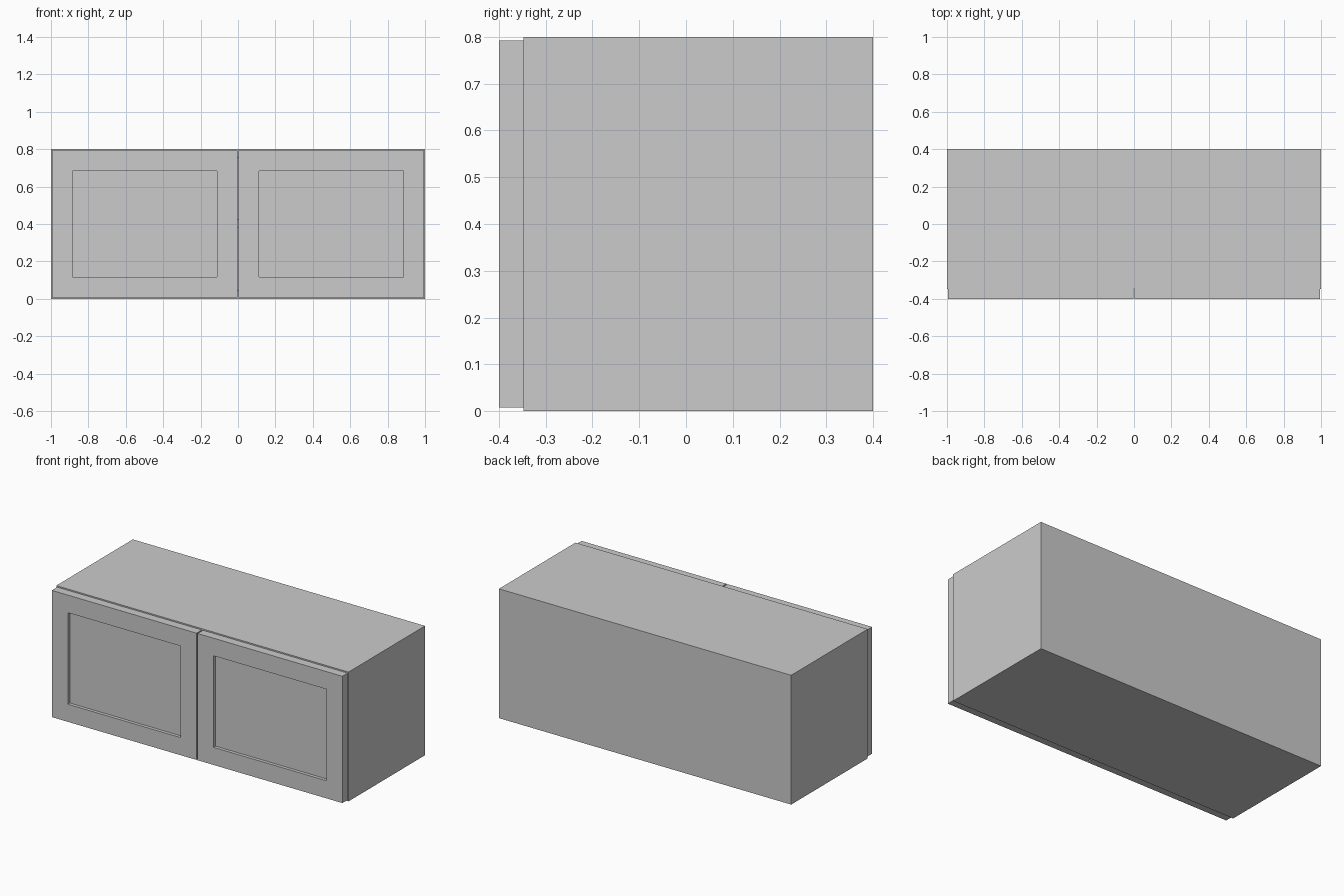
import bpy, bmesh

if "Cube" in bpy.data.objects:
    bpy.data.objects.remove(bpy.data.objects["Cube"])

T = 0.044               # board thickness
Y0, Y1, H = -0.348, 0.4, 0.8


def finish(name, bm):
    bmesh.ops.recalc_face_normals(bm, faces=bm.faces)
    me = bpy.data.meshes.new(name)
    bm.to_mesh(me)
    bm.free()
    ob = bpy.data.objects.new(name, me)
    bpy.context.collection.objects.link(ob)
    return ob


def box_bm(x0, x1, y0, y1, z0, z1):
    bm = bmesh.new()
    bmesh.ops.create_cube(bm, size=1)
    for v in bm.verts:
        v.co.x = x1 if v.co.x > 0 else x0
        v.co.y = y1 if v.co.y > 0 else y0
        v.co.z = z1 if v.co.z > 0 else z0
    return bm


def door(name, x0, x1):
    # slab with a square-edged recessed panel on the front
    bm = box_bm(x0, x1, -0.4, Y0, 0.008, 0.792)
    bm.normal_update()
    front = min(bm.faces, key=lambda f: f.calc_center_median().y)
    bmesh.ops.inset_region(bm, faces=[front], thickness=0.154)
    ext = bmesh.ops.extrude_face_region(bm, geom=[front])
    bmesh.ops.translate(bm, vec=(0, 0.02, 0),
                        verts=[g for g in ext["geom"] if isinstance(g, bmesh.types.BMVert)])
    if front.is_valid:
        bmesh.ops.delete(bm, geom=[front], context='FACES_ONLY')
    return finish(name, bm)


# side panels and doors
for side, s in (("left", -1), ("right", 1)):
    a, b = sorted((s * (1 - T), s))
    finish(side + "_side_panel", box_bm(a, b, Y0, Y1, 0, H))
    a, b = sorted((s * 0.004, s * 0.994))
    door(side + "_door", a, b)

# top, back and bottom as one C-shaped carcass, open to the front
profile = [(Y0, 0), (Y1, 0), (Y1, H), (Y0, H),
           (Y0, H - T), (Y1 - T, H - T), (Y1 - T, T), (Y0, T)]
bm = bmesh.new()
face = bm.faces.new([bm.verts.new((-1 + T, y, z)) for y, z in profile])
ext = bmesh.ops.extrude_face_region(bm, geom=[face])
bmesh.ops.translate(bm, vec=(2 - 2 * T, 0, 0),
                    verts=[g for g in ext["geom"] if isinstance(g, bmesh.types.BMVert)])
if not any(abs(f.calc_center_median().x + 1 - T) < 1e-5 for f in bm.faces):
    bm.faces.new([v for v in face.verts])
finish("carcass", bm)

# inner shelf
finish("shelf", box_bm(-1 + T, 1 - T, Y0, Y1 - T, 0.38, 0.38 + T))
